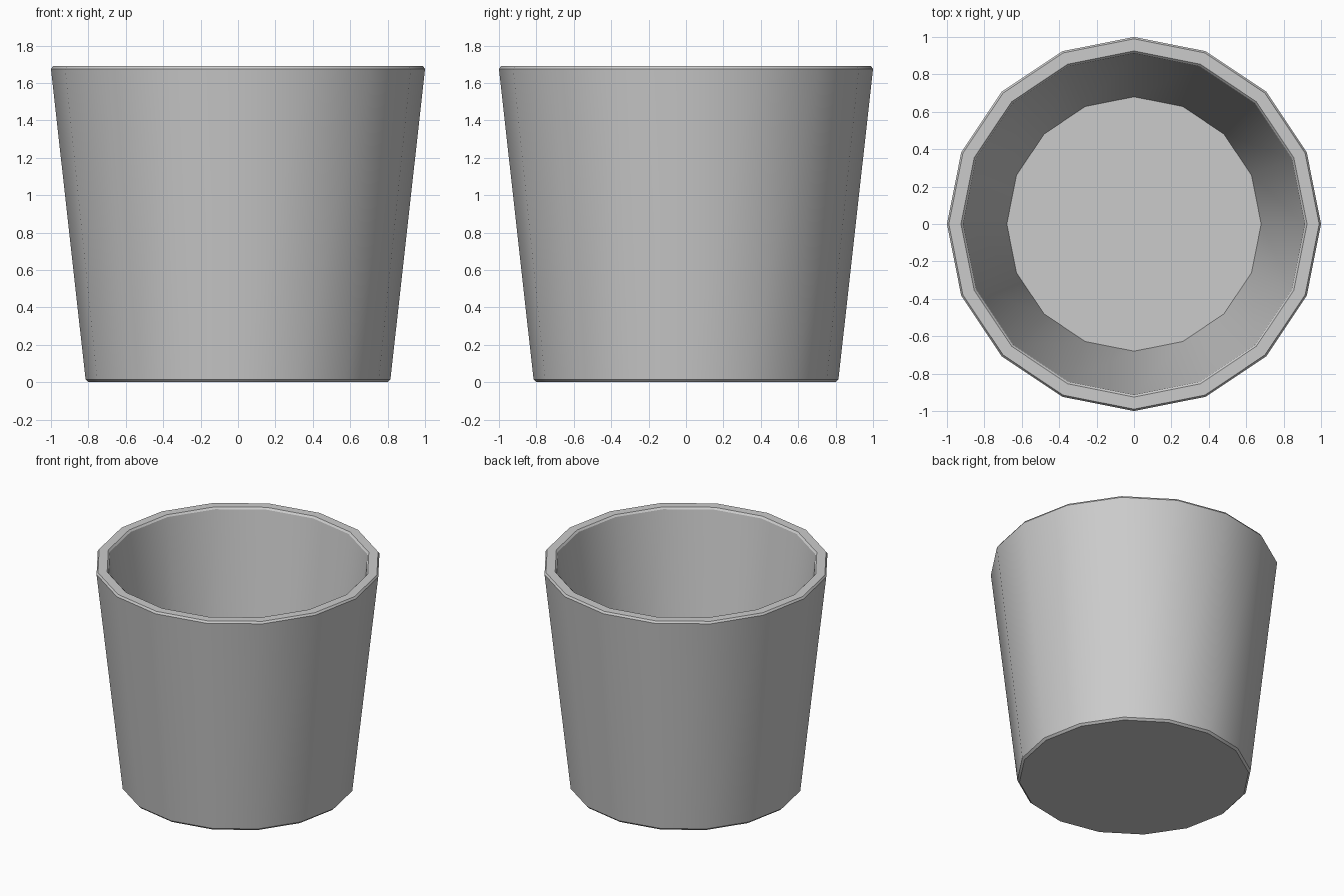
import bpy, bmesh, math

if "Cube" in bpy.data.objects:
    bpy.data.objects.remove(bpy.data.objects["Cube"])

SIDES = 16
# Cup profile (radius, height): underside, outer wall, rim, inner wall, floor
PROFILE = [(0.80, 0.0), (0.815, 0.015), (1.0, 1.675), (0.99, 1.69),
           (0.925, 1.69), (0.913, 1.677), (0.68, 0.10)]

bm = bmesh.new()
rings = []
for r, z in PROFILE:
    rings.append([bm.verts.new((r * math.cos(2 * math.pi * i / SIDES),
                                r * math.sin(2 * math.pi * i / SIDES), z))
                  for i in range(SIDES)])

# Walls and rim
for a, b in zip(rings, rings[1:]):
    for i in range(SIDES):
        j = (i + 1) % SIDES
        bm.faces.new((a[i], a[j], b[j], b[i]))

# Underside and inner floor
bm.faces.new(rings[0][::-1])
bm.faces.new(rings[-1])
bmesh.ops.recalc_face_normals(bm, faces=bm.faces)

mesh = bpy.data.meshes.new("cup")
bm.to_mesh(mesh)
bm.free()
cup = bpy.data.objects.new("cup", mesh)
bpy.context.collection.objects.link(cup)

# Smooth walls with crisp rim and base
bpy.context.view_layer.objects.active = cup
cup.select_set(True)
bpy.ops.object.shade_smooth_by_angle(angle=math.radians(30))
